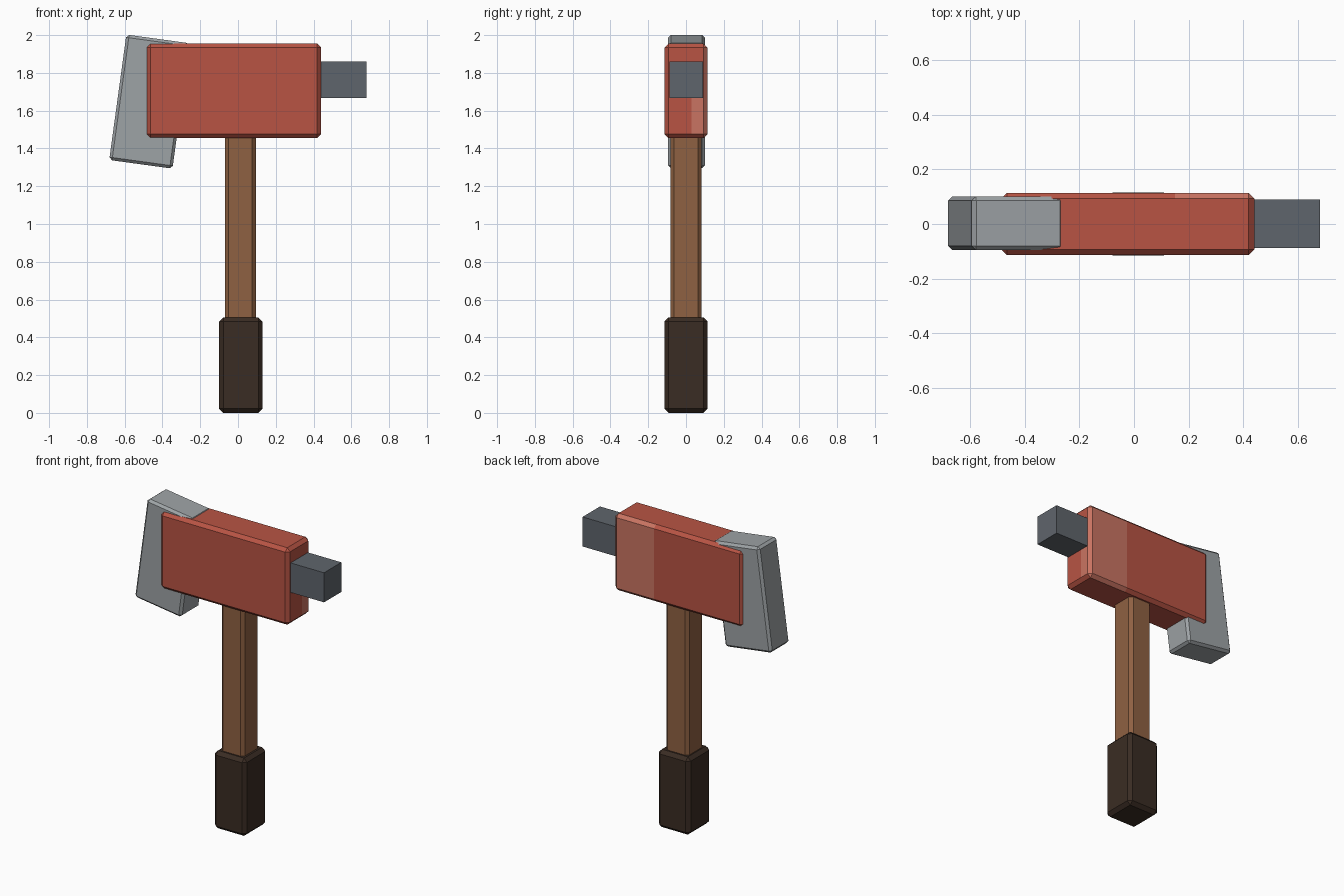
import bpy
import bmesh
import math
from mathutils import Matrix, Vector

old = bpy.data.objects.get("Cube")
if old:
    bpy.data.objects.remove(old, do_unlink=True)


def material(name, rgb):
    """Make a flat material from an 8-bit display colour."""
    linear = [((c / 255 + 0.055) / 1.055) ** 2.4 for c in rgb] + [1]
    mat = bpy.data.materials.new(name)
    mat.use_nodes = True
    mat.diffuse_color = linear
    shader = mat.node_tree.nodes["Principled BSDF"]
    shader.inputs["Base Color"].default_value = linear
    shader.inputs["Roughness"].default_value = 0.8
    return mat


red = material("red", (184, 84, 68))
light_red = material("light red", (202, 116, 98))
steel = material("steel", (158, 163, 166))
dark_steel = material("dark steel", (95, 101, 108))
wood = material("wood", (143, 97, 66))
dark_grip = material("dark grip", (58, 44, 35))


def box(name, low, high, mats, bevel=0, cuts=(), rule=None):
    """Chamfered box between two corners, with optional cuts and colour rule."""
    low, high = Vector(low), Vector(high)
    centre = (low + high) / 2
    bm = bmesh.new()
    bmesh.ops.create_cube(bm, size=1, matrix=Matrix.Diagonal((*(high - low), 1)))
    if bevel:
        bmesh.ops.bevel(bm, geom=bm.edges[:], offset=bevel, segments=1,
                        affect='EDGES')
    for point, normal in cuts:
        bmesh.ops.bisect_plane(bm, geom=bm.verts[:] + bm.edges[:] + bm.faces[:],
                               plane_co=Vector(point) - centre, plane_no=normal)
    if rule:
        for face in bm.faces:
            face.material_index = rule(face.calc_center_median() + centre)
    mesh = bpy.data.meshes.new(name)
    bm.to_mesh(mesh)
    bm.free()
    for mat in mats:
        mesh.materials.append(mat)
    obj = bpy.data.objects.new(name, mesh)
    obj.location = centre
    bpy.context.collection.objects.link(obj)
    return obj


# Handle and grip
box("grip", (-0.1, -0.115, 0), (0.13, 0.115, 0.505), [dark_grip], 0.022)
box("handle", (-0.07, -0.083, 0.4), (0.095, 0.083, 1.6), [wood], 0.02)


# Head, with a paler patch on the back and lower end
def worn_patch(c):
    back = c.x > 0.15 and c.y > 0.095
    end = c.x > 0.435 and c.y > 0.03 and c.z < 1.67
    return int(back or end)


box("head", (-0.485, -0.114, 1.455), (0.44, 0.114, 1.955), [red, light_red], 0.021,
    cuts=[((0.15, 0, 0), (1, 0, 0)), ((0, 0.03, 0), (0, 1, 0)),
          ((0, 0, 1.67), (0, 0, 1))],
    rule=worn_patch)

# Square poll behind the head
box("poll", (0.3, -0.088, 1.668), (0.68, 0.09, 1.86), [dark_steel])

# Tilted blade
blade = box("blade", (-0.638, -0.095, 1.313), (-0.3, 0.1, 1.983), [steel], 0.015)
blade.location.x = -0.469
blade.rotation_euler.y = math.radians(7.8)
